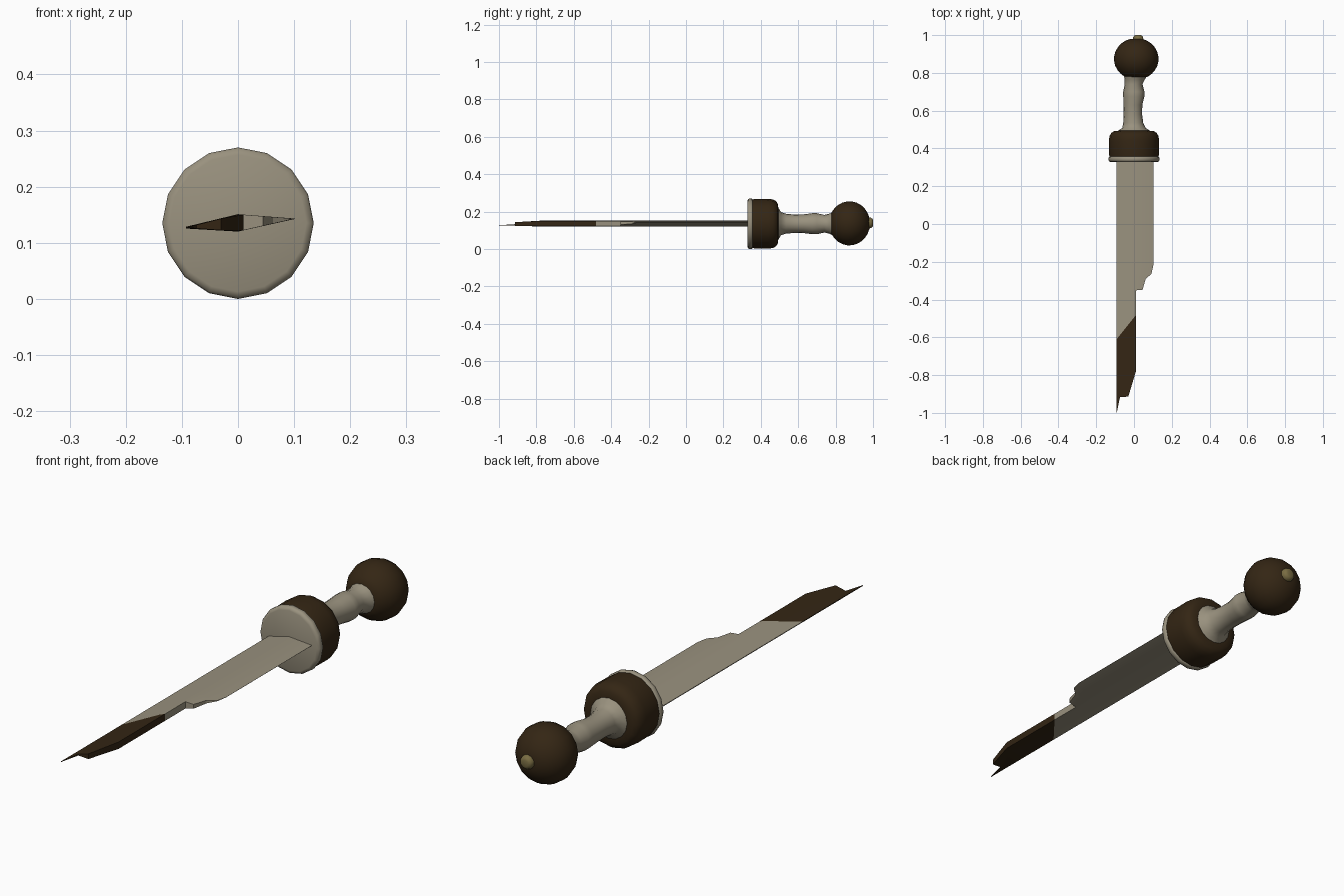
import bpy, bmesh, math
from mathutils import Vector

if "Cube" in bpy.data.objects:
    bpy.data.objects.remove(bpy.data.objects["Cube"])


def material(name, rgb):
    m = bpy.data.materials.new(name)
    m.diffuse_color = (*rgb, 1)
    m.use_nodes = True
    m.node_tree.nodes["Principled BSDF"].inputs["Base Color"].default_value = m.diffuse_color
    return m


BONE = material("pale_bone", (0.32, 0.285, 0.21))
BROWN = material("dark_brown", (0.034, 0.019, 0.007))
BRASS = material("old_brass", (0.19, 0.15, 0.055))
ZC = 0.135


def finish(bm, name, mats, angle):
    bmesh.ops.recalc_face_normals(bm, faces=bm.faces)
    me = bpy.data.meshes.new(name)
    bm.to_mesh(me)
    bm.free()
    ob = bpy.data.objects.new(name, me)
    bpy.context.collection.objects.link(ob)
    for m in mats:
        me.materials.append(m)
    bpy.ops.object.select_all(action='DESELECT')
    ob.select_set(True)
    bpy.context.view_layer.objects.active = ob
    bpy.ops.object.shade_smooth_by_angle(angle=math.radians(angle))
    return ob


def skin(bm, rings):
    # bridge equal-length closed rings and cap both ends
    vs = [[bm.verts.new(p) for p in r] for r in rings]
    n = len(vs[0])
    for a, b in zip(vs, vs[1:]):
        for i in range(n):
            j = (i + 1) % n
            bm.faces.new((a[i], a[j], b[j], b[i]))
    bm.faces.new(vs[0])
    bm.faces.new(vs[-1])


def lathe(name, profile, mat, sides=16, angle=50):
    # profile rows: y, radius, x of centre, z of centre
    bm = bmesh.new()
    rings = []
    for y, r, cx, cz in profile:
        rings.append([(cx + r * math.sin(2 * math.pi * i / sides), y,
                       cz + r * math.cos(2 * math.pi * i / sides))
                      for i in range(sides)])
    skin(bm, rings)
    return finish(bm, name, [mat], angle)


def centred(rows, cx=0.0, cz=ZC):
    return [(y, r, cx, cz) for y, r in rows]


# Guard: pale plate in front, dark rounded drum behind it
lathe("guard_plate", centred([(0.328, 0.122), (0.332, 0.132), (0.34, 0.135),
                              (0.352, 0.135), (0.357, 0.129)]), BONE)
lathe("guard_drum", centred([(0.355, 0.130), (0.37, 0.132), (0.44, 0.133), (0.465, 0.130),
                             (0.482, 0.120), (0.491, 0.106), (0.494, 0.082)]), BROWN)

# Grip with flared ends and finger swells
lathe("grip", [(0.488, 0.086, 0, ZC), (0.497, 0.080, 0, ZC), (0.508, 0.062, 0, ZC),
               (0.535, 0.053, -0.004, ZC), (0.58, 0.049, -0.006, ZC),
               (0.63, 0.050, -0.006, ZC), (0.675, 0.056, -0.001, ZC),
               (0.70, 0.056, -0.001, ZC), (0.74, 0.047, -0.002, ZC),
               (0.765, 0.053, 0.004, ZC), (0.785, 0.062, 0.008, ZC)], BONE)

# Ball pommel, slightly flattened along the axis
ball = []
for k in range(11):
    t = math.radians(30 + (165 - 30) * k / 10)
    ball.append((0.874 - 0.110 * math.cos(t), 0.118 * math.sin(t)))
lathe("pommel", centred(ball, 0.012, 0.137), BROWN)

# Rivet knob at the end
lathe("end_knob", centred([(0.955, 0.026), (0.972, 0.029), (0.988, 0.028),
                           (0.997, 0.022), (1.0, 0.014)], 0.022, 0.139), BRASS, 10)

# Broken blade: skewed diamond section whose right side is cut away in steps
LEFT, RIGHT = -0.093, 0.102
edge = [(0.34, RIGHT), (-0.22, RIGHT), (-0.265, 0.092), (-0.29, 0.062), (-0.349, 0.045),
        (-0.351, 0.01), (-0.78, 0.01), (-0.914, -0.03), (-0.916, -0.074), (-1.0, -0.0915)]


def surface(x, ridge):
    if x < 0:
        return 0.127 + (ridge - 0.127) * (x - LEFT) / -LEFT
    return ridge + (0.143 - ridge) * x / RIGHT


rings = []
for y, e in edge:
    m = min(0.0, (e + LEFT) / 2 if e < 0 else 0.0)
    x1 = min(e, RIGHT - 0.002)
    rings.append([(LEFT, y, 0.1285), (m, y, surface(m, 0.151)), (e, y, surface(x1, 0.151)),
                  (e, y, surface(x1, 0.120)), (m, y, surface(m, 0.120)), (LEFT, y, 0.1255)])
bm = bmesh.new()
skin(bm, rings)

# Dark stain on the tip, cut along a slanted line
p, slope = Vector((0, -0.495, 0)), 1.25
bmesh.ops.bisect_plane(bm, geom=bm.verts[:] + bm.edges[:] + bm.faces[:], plane_co=p,
                       plane_no=Vector((-slope, 1, 0)).normalized())
for f in bm.faces:
    c = f.calc_center_median()
    f.material_index = 1 if c.y < p.y + slope * c.x else 0
finish(bm, "blade", [BONE, BROWN], 25)
